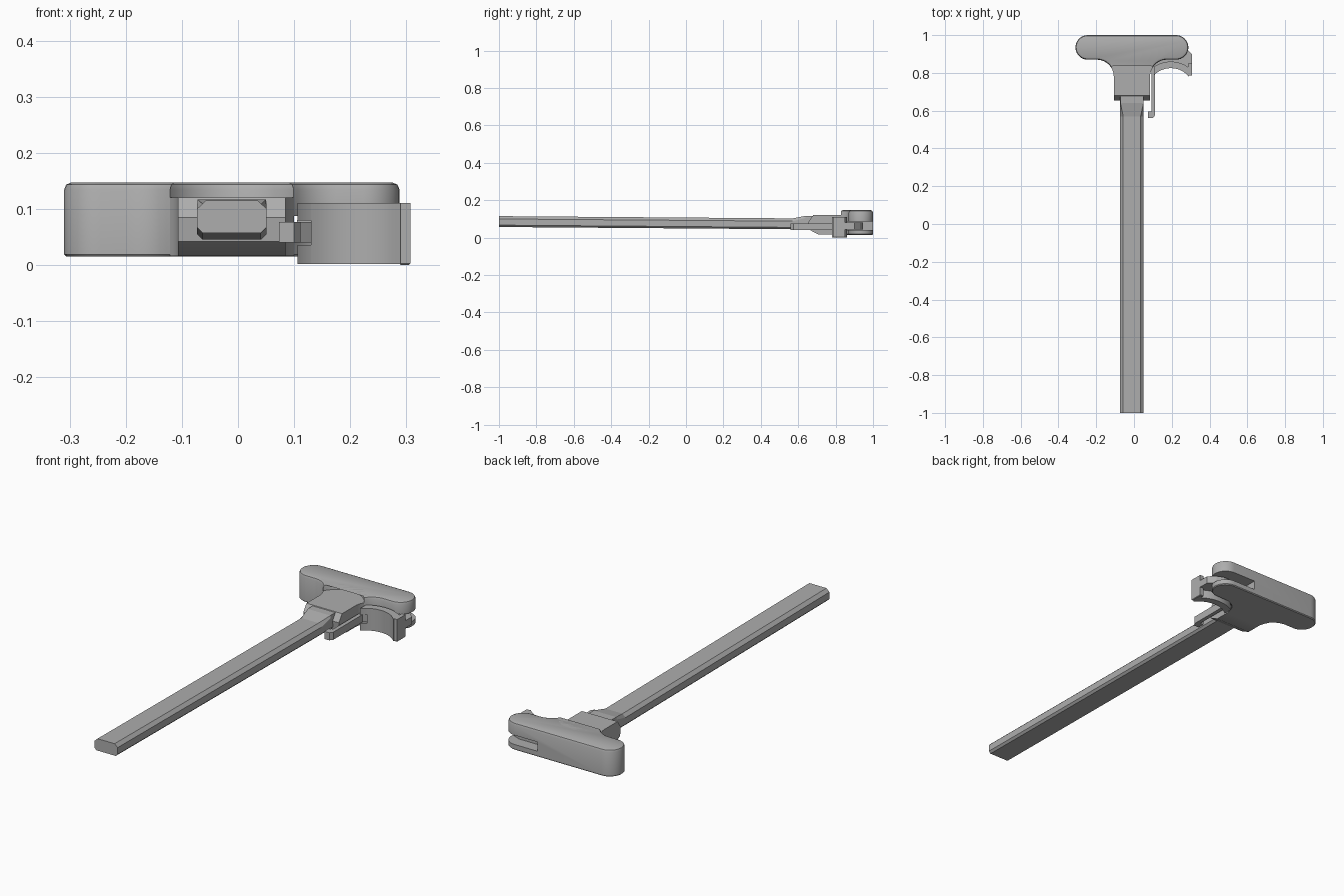
import bpy, bmesh, math

if "Cube" in bpy.data.objects:
    bpy.data.objects.remove(bpy.data.objects["Cube"])

metal = bpy.data.materials.new("grey metal")
metal.diffuse_color = (0.42, 0.42, 0.42, 1)
metal.use_nodes = True
metal.node_tree.nodes["Principled BSDF"].inputs["Base Color"].default_value = metal.diffuse_color
MID = -0.011  # centre line of shaft and grip


def arc(cx, cy, r, a0, a1, n):
    """Points on an arc, angles in degrees."""
    angles = [math.radians(a0 + (a1 - a0) * i / n) for i in range(n + 1)]
    return [(cx + r * math.cos(a), cy + r * math.sin(a)) for a in angles]


def mirrored(pts):
    """Close a half outline with its mirror image about the centre line."""
    return pts + [(2 * MID - x, y) for x, y in reversed(pts)]


def finish(name, bm):
    bmesh.ops.remove_doubles(bm, verts=bm.verts, dist=0.0002)
    bmesh.ops.recalc_face_normals(bm, faces=bm.faces)
    mesh = bpy.data.meshes.new(name)
    bm.to_mesh(mesh)
    bm.free()
    mesh.materials.append(metal)
    ob = bpy.data.objects.new(name, mesh)
    bpy.context.collection.objects.link(ob)
    return ob


def loft(rings):
    bm = bmesh.new()
    vs = [[bm.verts.new(p) for p in ring] for ring in rings]
    n = len(rings[0])
    for a, b in zip(vs, vs[1:]):
        for i in range(n):
            j = (i + 1) % n
            bm.faces.new((a[i], a[j], b[j], b[i]))
    bm.faces.new(vs[0][::-1])
    bm.faces.new(vs[-1])
    return bm


def prism(outline, z0, z1):
    return loft([[(x, y, z) for x, y in outline] for z in (z0, z1)])


def box(x0, x1, y0, y1, z0, z1):
    return prism([(x0, y0), (x1, y0), (x1, y1), (x0, y1)], z0, z1)


def bevel_level(bm, z, width, segments):
    edges = [e for e in bm.edges if all(abs(v.co.z - z) < 1e-5 for v in e.verts)]
    bmesh.ops.bevel(bm, geom=edges, offset=width, segments=segments,
                    profile=0.5, affect='EDGES')


def smooth(ob):
    bpy.ops.object.select_all(action='DESELECT')
    ob.select_set(True)
    bpy.context.view_layer.objects.active = ob
    bpy.ops.object.shade_smooth_by_angle(angle=math.radians(30))


# Shaft: chamfered bar that drops slightly, then widens into the neck
def shaft_ring(y, bottom, top, flat, shoulder):
    half = [(0.052, bottom), (0.062, bottom + 0.01),
            (0.062, shoulder), (flat, top)]
    return [(x, y, z) for x, z in mirrored([(MID + x, z) for x, z in half])]


finish("shaft", loft([
    shaft_ring(-1.0, 0.057, 0.115, 0.046, 0.100),
    shaft_ring(0.57, 0.045, 0.103, 0.046, 0.088),
    shaft_ring(0.64, 0.045, 0.117, 0.061, 0.105),
    shaft_ring(0.70, 0.045, 0.117, 0.061, 0.105)]))

# Neck: flared block with a sloping front
neck_side = [(MID - 0.096, 0.66)] + arc(MID - 0.186, 0.78, 0.09, 0, 33, 6) + [(MID - 0.105, 0.92)]
neck_rings = []
for z, front in ((0.016, 0.71), (0.042, 0.66), (0.085, 0.655), (0.12, 0.68)):
    neck_rings.append([(x, front if y < 0.67 else y, z) for x, y in mirrored(neck_side)])
smooth(finish("neck", loft(neck_rings)))

# Grip: T-shaped bar with rounded ends and a scalloped front edge
half_grip = (arc(MID - 0.234, 0.935, 0.065, 90, 270, 16)
             + arc(MID - 0.186, 0.78, 0.09, 90, 33, 8)
             + arc(MID, 0.77, 0.1247, 152, 90, 8))
grip_mesh = prism(mirrored(half_grip), 0.015, 0.147)
bmesh.ops.remove_doubles(grip_mesh, verts=grip_mesh.verts, dist=0.0002)
bevel_level(grip_mesh, 0.147, 0.013, 2)
bevel_level(grip_mesh, 0.015, 0.004, 1)
grip = finish("grip", grip_mesh)

# Slot through the right half of the grip
cutter = finish("slot_cutter", box(0.10, 0.40, 0.70, 1.10, 0.042, 0.087))
cutter.hide_render = True
cut = grip.modifiers.new("slot", 'BOOLEAN')
cut.object = cutter
cut.solver = 'EXACT'
bpy.context.view_layer.objects.active = grip
bpy.ops.object.modifier_apply(modifier="slot")
bpy.data.objects.remove(cutter)
smooth(grip)


# Latch: curved finger wall, forked at the pivot side
def wall(name, x0, x1, z0, z1):
    xs = [x0 + (x1 - x0) * i / 12 for i in range(13)]
    curve = lambda x, r: 0.70 + math.sqrt(r * r - (x - 0.195) ** 2)
    front = [(x, curve(x, 0.125)) for x in xs]
    back = [(x, curve(x, 0.16)) for x in reversed(xs)]
    smooth(finish(name, prism(front + back, z0, z1)))


wall("latch_wall", 0.13, 0.29, 0.002, 0.11)
wall("latch_fork_lower", 0.106, 0.13, 0.002, 0.036)
wall("latch_fork_upper", 0.106, 0.13, 0.079, 0.11)
latch_tab = box(0.287, 0.307, 0.787, 0.85, 0.0, 0.11)
bevel_level(latch_tab, 0.0, 0.003, 1)
finish("latch_tab", latch_tab)

# Tongue of the latch that sits in the slot
finish("latch_tongue", prism([(0.105, 0.83), (0.307, 0.83), (0.307, 0.90),
                              (0.275, 0.93), (0.24, 0.945), (0.105, 0.945)], 0.044, 0.08))

# Latch arm with its hook
finish("latch_arm", prism([(0.073, 0.56), (0.10, 0.56), (0.111, 0.575), (0.111, 0.80),
                           (0.135, 0.82), (0.135, 0.85), (0.092, 0.84), (0.092, 0.595),
                           (0.073, 0.595)], 0.04, 0.077))
